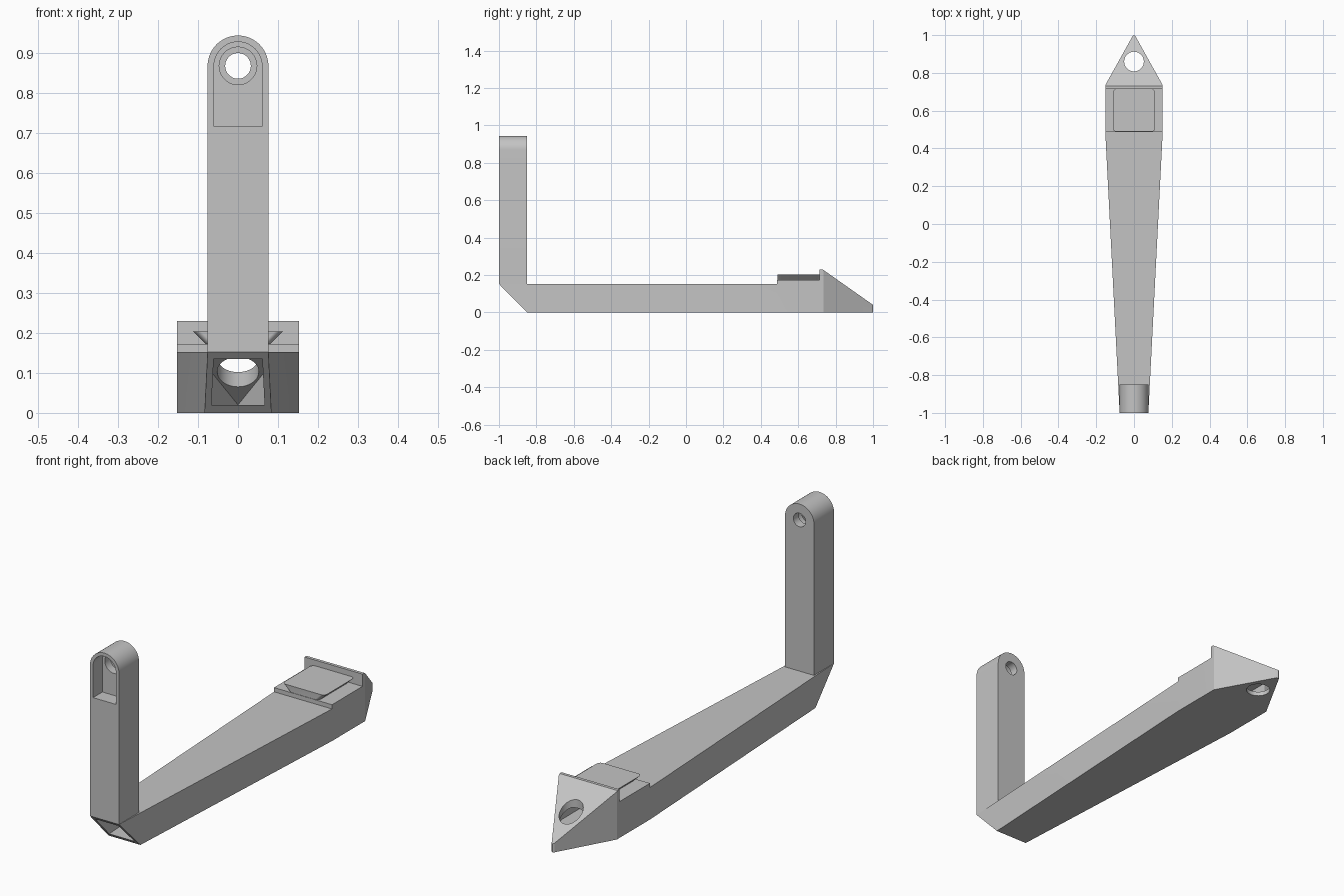
import bpy, bmesh
from math import sin, cos, pi, radians
from mathutils import Vector

cube = bpy.data.objects.get("Cube")
if cube:
    bpy.data.objects.remove(cube, do_unlink=True)

grey = bpy.data.materials.new("plain_grey")
grey.use_nodes = True
grey.diffuse_color = (0.55, 0.55, 0.55, 1)
grey.node_tree.nodes["Principled BSDF"].inputs["Base Color"].default_value = grey.diffuse_color


def prism(name, points, axis, lo, hi):
    """Extrude a closed 2D outline along one axis."""
    place = {"x": lambda p, d: (d, p[0], p[1]),
             "y": lambda p, d: (p[0], d, p[1]),
             "z": lambda p, d: (p[0], p[1], d)}[axis]
    bm = bmesh.new()
    face = bm.faces.new([bm.verts.new(place(p, lo)) for p in points])
    ext = bmesh.ops.extrude_face_region(bm, geom=[face])
    shift = Vector(place((0, 0), hi - lo))
    bmesh.ops.translate(bm, vec=shift,
                        verts=[v for v in ext["geom"] if isinstance(v, bmesh.types.BMVert)])
    bmesh.ops.recalc_face_normals(bm, faces=bm.faces)
    mesh = bpy.data.meshes.new(name)
    bm.to_mesh(mesh)
    bm.free()
    mesh.materials.append(grey)
    obj = bpy.data.objects.new(name, mesh)
    bpy.context.collection.objects.link(obj)
    return obj


def combine(obj, tool, operation):
    """Apply a boolean and discard the tool."""
    mod = obj.modifiers.new("shape", "BOOLEAN")
    mod.operation, mod.object, mod.solver = operation, tool, "EXACT"
    graph = bpy.context.evaluated_depsgraph_get()
    graph.update()
    mesh = bpy.data.meshes.new_from_object(obj.evaluated_get(graph))
    obj.modifiers.clear()
    obj.data = mesh
    bpy.data.objects.remove(tool, do_unlink=True)


def arc(cx, cy, r, start, end, steps):
    return [(cx + r * cos(start + (end - start) * i / steps),
             cy + r * sin(start + (end - start) * i / steps)) for i in range(steps + 1)]


def circle(cx, cy, r):
    return arc(cx, cy, r, 0, 2 * pi, 64)[:-1]


def mirrored(half):
    """Close a right-hand outline with its mirror image."""
    return half + [(-x, y) for x, y in reversed(half) if x > 0]


def arch(r, centre, bottom):
    return [(-r, bottom), (r, bottom)] + arc(0, centre, r, 0, pi, 32)


# Tapered beam with a chamfered elbow, raised pad base and wedge tip
beam = prism("beam", [(-1, 0.152), (-0.85, 0), (1, 0), (1, 0.04), (0.73, 0.23), (0.715, 0.23),
                      (0.715, 0.172), (0.487, 0.172), (0.487, 0.152)], "x", -0.3, 0.3)
plan = prism("beam_plan", mirrored([(0.076, -1.1), (0.076, -1), (0.152, 0.487), (0.152, 0.735),
                                    (0.013, 0.985), (0.007, 0.996), (0, 1)]), "z", -0.1, 0.4)
combine(beam, plan, "INTERSECT")

# Hollow interior, open at the elbow
cavity = prism("cavity", [(-1.2, 0.02), (-1.2, 0.135), (0.815, 0.135), (0.975, 0.02)],
               "x", -0.25, 0.25)
inner = prism("cavity_plan", mirrored([(0.06, -1.1), (0.06, -1), (0.134, 0.487),
                                       (0.134, 0.745), (0, 0.975)]), "z", -0.1, 0.4)
combine(cavity, inner, "INTERSECT")
combine(beam, cavity, "DIFFERENCE")

# Vertical hole through the tip
combine(beam, prism("tip_hole", circle(0, 0.86, 0.052), "z", -0.1, 0.4), "DIFFERENCE")

# Upright arm with arched pocket, counterbore and through hole
PIVOT = 0.868
upright = prism("upright_arm", arch(0.076, PIVOT, 0.152), "y", -1, -0.85)
combine(upright, prism("pocket", arch(0.06, PIVOT, 0.717), "y", -1.1, -0.93), "DIFFERENCE")
combine(upright, prism("counterbore", circle(0, PIVOT, 0.047), "y", -0.96, -0.89), "DIFFERENCE")
combine(upright, prism("bolt_hole", circle(0, PIVOT, 0.032), "y", -0.95, -0.8), "DIFFERENCE")

# Dovetail pad with rounded corners, undercut on both sides
W, R, FRONT, BACK = 0.112, 0.02, 0.489, 0.715
outline = mirrored(arc(W - R, FRONT + R, R, -pi / 2, 0, 8) + arc(W - R, BACK - R, R, 0, pi / 2, 8))
pad = prism("dovetail_pad", outline, "z", 0.172, 0.203)
for v in pad.data.vertices:
    if v.co.z < 0.18:
        v.co.x -= 0.032 if v.co.x > 0 else -0.032

# Smooth the round walls and keep edges sharp
bpy.ops.object.select_all(action="DESELECT")
for obj in (beam, upright, pad):
    obj.select_set(True)
    bpy.context.view_layer.objects.active = obj
bpy.ops.object.shade_smooth_by_angle(angle=radians(25))
